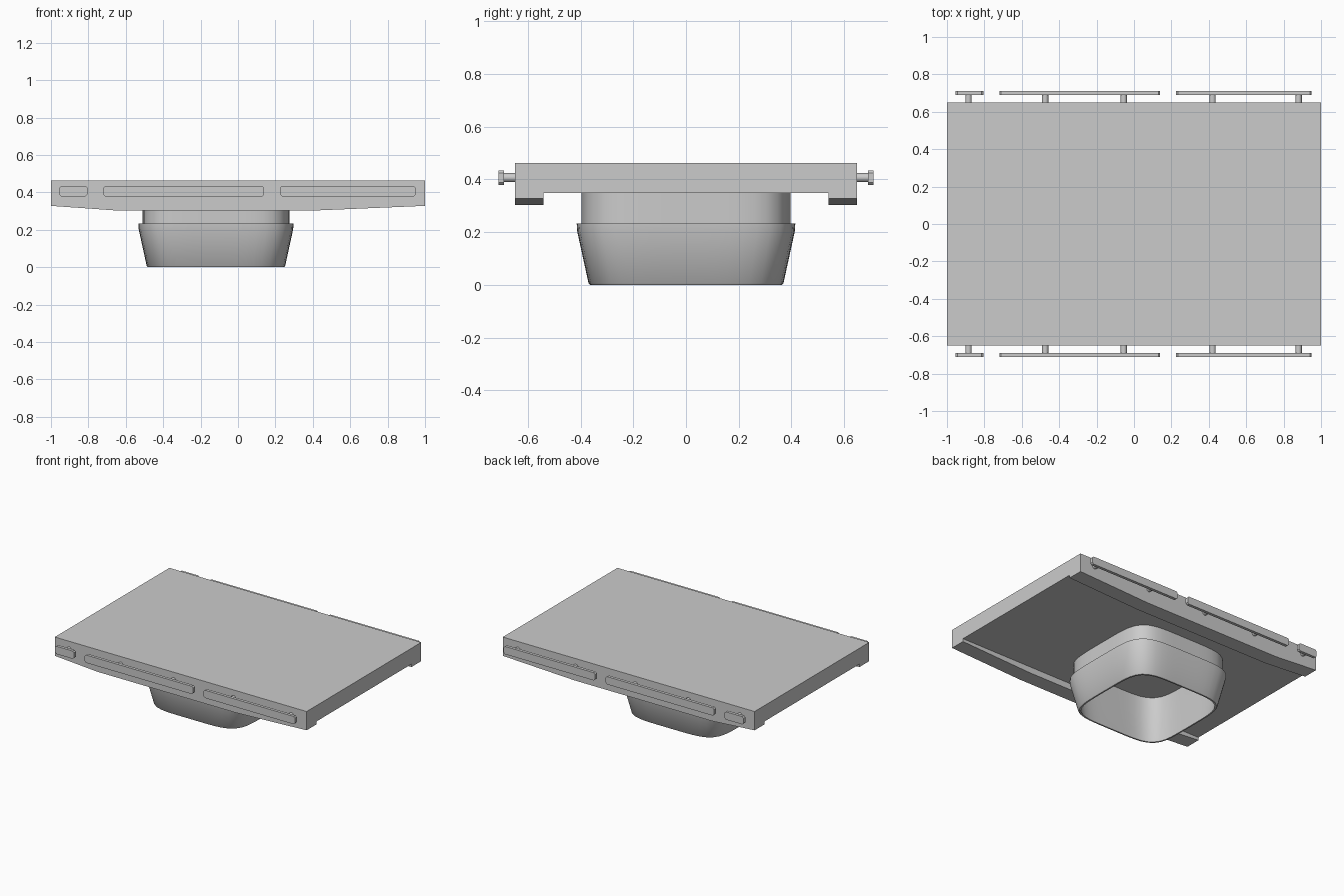
import bpy, bmesh, math
from mathutils import Matrix

cube = bpy.data.objects.get("Cube")
if cube:
    bpy.data.objects.remove(cube, do_unlink=True)

grey = bpy.data.materials.new("light grey")
grey.use_nodes = True
grey.diffuse_color = (0.6, 0.6, 0.6, 1)
grey.node_tree.nodes["Principled BSDF"].inputs["Base Color"].default_value = (0.6, 0.6, 0.6, 1)


def make_object(name, bm, smooth=False):
    bmesh.ops.recalc_face_normals(bm, faces=bm.faces)
    mesh = bpy.data.meshes.new(name)
    bm.to_mesh(mesh)
    bm.free()
    mesh.materials.append(grey)
    obj = bpy.data.objects.new(name, mesh)
    bpy.context.collection.objects.link(obj)
    if smooth:
        bpy.ops.object.select_all(action="DESELECT")
        obj.select_set(True)
        bpy.context.view_layer.objects.active = obj
        bpy.ops.object.shade_smooth_by_angle(angle=math.radians(35))
    return obj


def extrude_profile(name, profile, y0, y1):
    """Extrude an x-z outline from y0 to y1."""
    bm = bmesh.new()
    face = bm.faces.new([bm.verts.new((x, y0, z)) for x, z in profile])
    out = bmesh.ops.extrude_face_region(bm, geom=[face])
    moved = [v for v in out["geom"] if isinstance(v, bmesh.types.BMVert)]
    bmesh.ops.translate(bm, verts=moved, vec=(0, y1 - y0, 0))
    return make_object(name, bm)


# Flat deck between the side beams
HALF_Y, TOP, UNDER = 0.65, 0.463, 0.349
BEAM_IN = 0.54
extrude_profile("deck", [(-1, UNDER), (1, UNDER), (1, TOP), (-1, TOP)], -BEAM_IN, BEAM_IN)

# Deeper beams along both sides, tapered towards the ends
beam = [(-1, TOP), (-1, 0.328), (-0.66, 0.304), (0.43, 0.304), (1, 0.328), (1, TOP)]

# Chamfered bars and the pins that carry them
bars = {"rear_bar": (-0.955, -0.805), "middle_bar": (-0.72, 0.14), "front_bar": (0.225, 0.95)}
pins = (-0.885, -0.475, -0.055, 0.42, 0.88)
BAR_Z, BAR_H, CUT = 0.407, 0.028, 0.01

for side, s in (("right", -1), ("left", 1)):
    extrude_profile(side + "_beam", beam, s * BEAM_IN, s * HALF_Y)
    for name, (a, b) in bars.items():
        lo, hi = BAR_Z - BAR_H, BAR_Z + BAR_H
        outline = [(a, lo + CUT), (a + CUT, lo), (b - CUT, lo), (b, lo + CUT),
                   (b, hi - CUT), (b - CUT, hi), (a + CUT, hi), (a, hi - CUT)]
        extrude_profile(side + "_" + name, outline, s * 0.69, s * 0.711)
    for i, x in enumerate(pins):
        bm = bmesh.new()
        place = Matrix.Translation((x, s * 0.67, BAR_Z)) @ Matrix.Rotation(math.pi / 2, 4, "X")
        bmesh.ops.create_cone(bm, cap_ends=True, segments=16, radius1=0.017,
                              radius2=0.017, depth=0.045, matrix=place)
        make_object(f"{side}_pin_{i + 1}", bm, True)


# Hollow duct under the deck: rounded-square rings lofted out, down and back up
def ring(bm, half_x, half_y, z, n=64, power=5.0):
    verts = []
    for i in range(n):
        t = 2 * math.pi * i / n
        c, s = math.cos(t), math.sin(t)
        r = (abs(c) ** power + abs(s) ** power) ** (-1 / power)
        verts.append(bm.verts.new((-0.118 + half_x * r * c, half_y * r * s, z)))
    return verts


sections = [(0.393, 0.397, UNDER), (0.393, 0.397, 0.233), (0.415, 0.415, 0.233),
            (0.413, 0.413, 0.203), (0.37, 0.37, 0.006), (0.365, 0.365, 0.0),
            (0.355, 0.355, 0.0), (0.378, 0.382, 0.203), (0.378, 0.382, UNDER)]
bm = bmesh.new()
rings = [ring(bm, *sec) for sec in sections]
for r0, r1 in zip(rings, rings[1:] + rings[:1]):
    for i in range(len(r0)):
        j = (i + 1) % len(r0)
        bm.faces.new((r0[i], r0[j], r1[j], r1[i]))
make_object("duct", bm, True)
